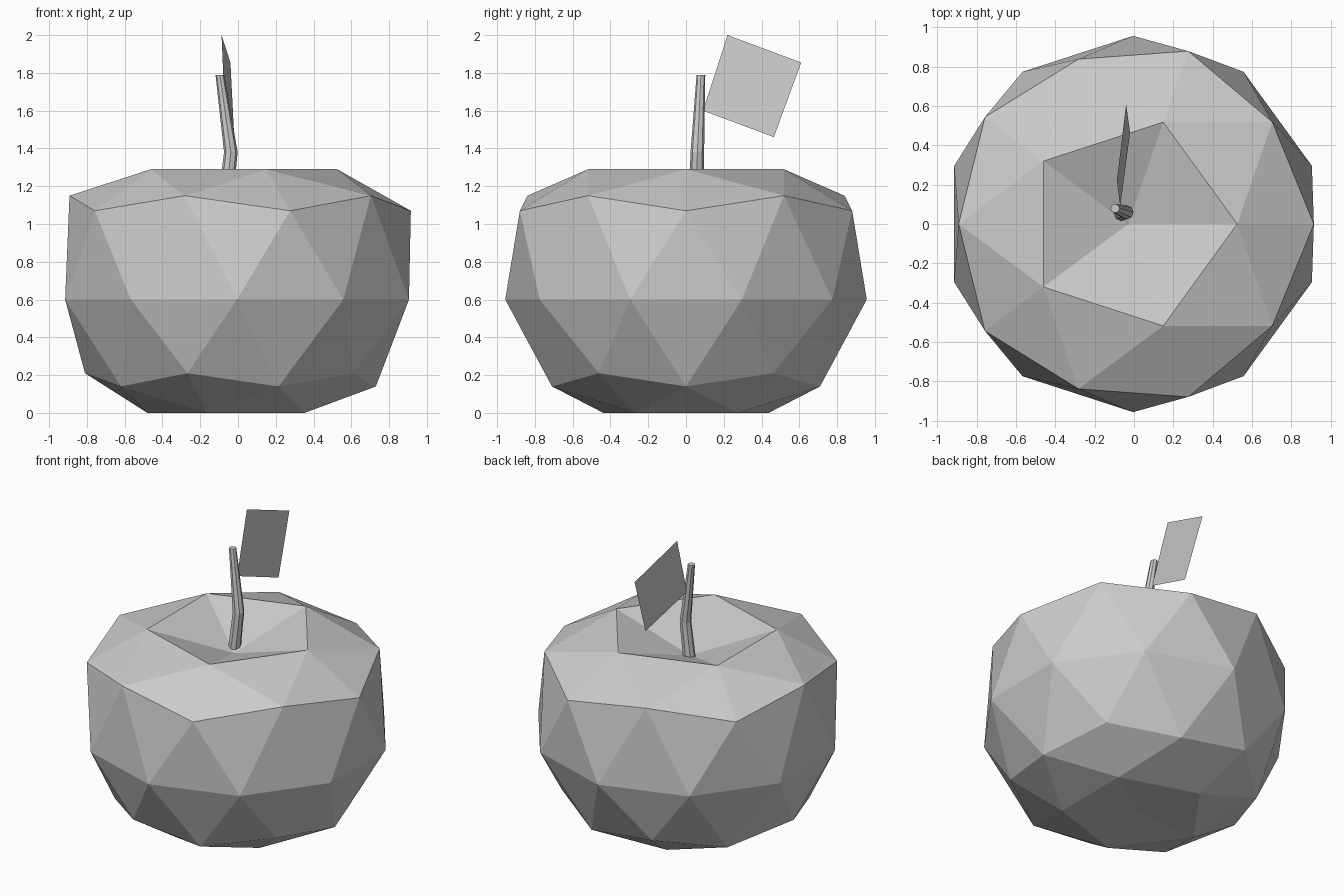
import bpy, bmesh
from math import cos, sin, tau
from mathutils import Vector

if "Cube" in bpy.data.objects:
    bpy.data.objects.remove(bpy.data.objects["Cube"])


def finish(bm, name):
    bmesh.ops.recalc_face_normals(bm, faces=bm.faces)
    mesh = bpy.data.meshes.new(name)
    bm.to_mesh(mesh)
    bm.free()
    obj = bpy.data.objects.new(name, mesh)
    bpy.context.collection.objects.link(obj)
    return obj


# Fruit body: low icosphere whose rings are reshaped, with a dimpled top
# original ring height -> (new height, radius, x offset)
rings = {
    1.0: (1.12, 0, -0.03),
    0.851: (1.29, 0.545, -0.02),
    0.526: (1.15, 0.882, -0.01),
    0.447: (1.07, 0.925, -0.01),
    0.0: (0.60, 0.957, -0.005),
    -0.447: (0.21, 0.785, -0.025),
    -0.526: (0.14, 0.746, -0.016),
    -0.851: (0.0, 0.46, -0.02),
    -1.0: (0.02, 0, -0.03),
}
bm = bmesh.new()
bmesh.ops.create_icosphere(bm, subdivisions=2, radius=1)
for v in bm.verts:
    z, r, dx = rings[min(rings, key=lambda k: abs(k - v.co.z))]
    flat = Vector((v.co.x, v.co.y, 0))
    if flat.length > 1e-4:
        flat.normalize()
    v.co = flat * r + Vector((dx, 0, z))
finish(bm, "fruit_body")

# Stem: eight-sided tapered tube with a kink
path = [((-0.067, 0.055, 1.11), 0.040),
        ((-0.038, 0.060, 1.38), 0.036),
        ((-0.096, 0.079, 1.79), 0.023)]
SIDES = 8
bm = bmesh.new()
loops = [[bm.verts.new((c[0] + r * cos(tau * i / SIDES), c[1] + r * sin(tau * i / SIDES), c[2]))
          for i in range(SIDES)] for c, r in path]
for a, b in zip(loops, loops[1:]):
    for i in range(SIDES):
        j = (i + 1) % SIDES
        bm.faces.new((a[i], a[j], b[j], b[i]))
bm.faces.new(loops[0][::-1])
bm.faces.new(loops[-1])
finish(bm, "stem")

# Leaf: single tilted card
bm = bmesh.new()
bm.faces.new([bm.verts.new(p) for p in (
    (-0.07, 0.09, 1.60), (-0.02, 0.465, 1.46), (-0.04, 0.61, 1.855), (-0.087, 0.22, 2.0))])
finish(bm, "leaf")
